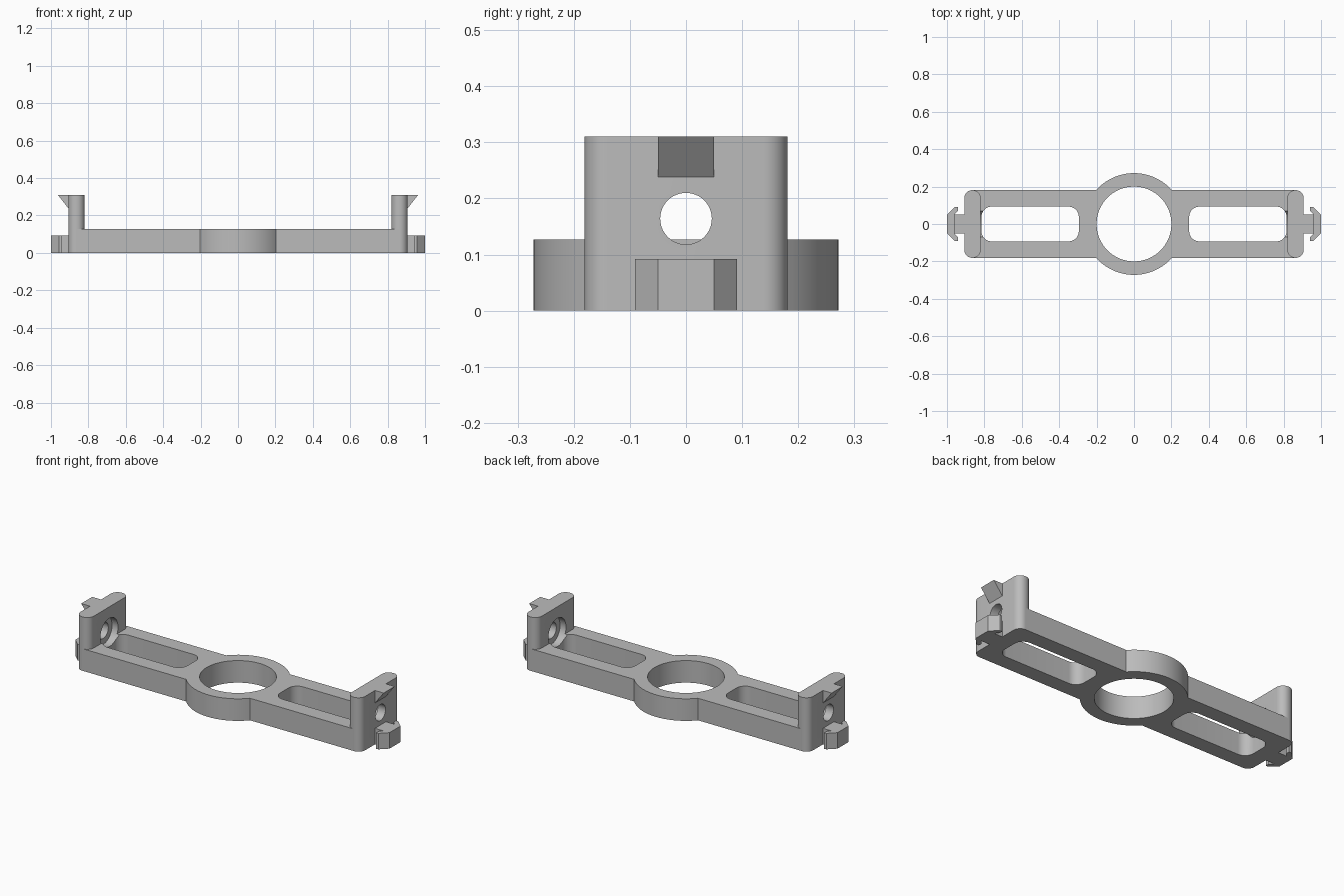
import bpy, bmesh
from math import sin, cos, pi, radians
from mathutils import Matrix

old = bpy.data.objects.get("Cube")
if old:
    bpy.data.objects.remove(old, do_unlink=True)

GREY = (0.5, 0.5, 0.5, 1)
mat = bpy.data.materials.new("plain grey")
mat.use_nodes = True
mat.diffuse_color = GREY
mat.node_tree.nodes["Principled BSDF"].inputs["Base Color"].default_value = GREY


def finish(name, bm):
    bmesh.ops.recalc_face_normals(bm, faces=bm.faces)
    mesh = bpy.data.meshes.new(name)
    bm.to_mesh(mesh)
    bm.free()
    mesh.materials.append(mat)
    obj = bpy.data.objects.new(name, mesh)
    bpy.context.collection.objects.link(obj)
    return obj


def prism(name, outline, low, high, upright=False):
    """Extrude an outline along z, or an x-z outline along y when upright."""
    bm = bmesh.new()
    place = (lambda u, v, w: (u, w, v)) if upright else (lambda u, v, w: (u, v, w))
    face = bm.faces.new([bm.verts.new(place(u, v, low)) for u, v in outline])
    side = bmesh.ops.extrude_face_region(bm, geom=[face])
    verts = [g for g in side["geom"] if isinstance(g, bmesh.types.BMVert)]
    bmesh.ops.translate(bm, verts=verts, vec=place(0, 0, high - low))
    return finish(name, bm)


def rounded(x0, x1, half, r, steps=10):
    """Outline of a rounded rectangle, symmetric about the x axis."""
    centres = ((x1 - r, half - r), (x0 + r, half - r),
               (x0 + r, r - half), (x1 - r, r - half))
    return [(cx + r * cos(a), cy + r * sin(a))
            for q, (cx, cy) in enumerate(centres)
            for a in [(q + i / steps) * pi / 2 for i in range(steps + 1)]]


def circle(r, steps=96):
    return [(r * cos(2 * pi * i / steps), r * sin(2 * pi * i / steps))
            for i in range(steps)]


def bore(name, r, x0, x1, z):
    """Cylinder lying along x."""
    bm = bmesh.new()
    bmesh.ops.create_cone(bm, cap_ends=True, segments=48, radius1=r, radius2=r,
                          depth=abs(x1 - x0))
    turn = Matrix.Translation(((x0 + x1) / 2, 0, z)) @ Matrix.Rotation(pi / 2, 4, "Y")
    bmesh.ops.transform(bm, matrix=turn, verts=bm.verts)
    return finish(name, bm)


def combine(target, tool, operation):
    mod = target.modifiers.new("join", "BOOLEAN")
    mod.operation, mod.solver, mod.object = operation, "EXACT", tool
    bpy.context.view_layer.objects.active = target
    bpy.ops.object.modifier_apply(modifier=mod.name)
    bpy.data.objects.remove(tool, do_unlink=True)


def mirrored(points, s):
    return [(s * x, y) for x, y in points]


# Flat bar, central ring and upright end walls
THICK, TOP, WIDE, END = 0.127, 0.31, 0.181, 0.907
frame = prism("frame", [(-.86, -WIDE), (.86, -WIDE), (.86, WIDE), (-.86, WIDE)], 0, THICK)
combine(frame, prism("ring", circle(0.272), 0, THICK), "UNION")
wall = rounded(0.82, END, WIDE, 0.042)
for s in (-1, 1):
    combine(frame, prism("wall", mirrored(wall, s), 0, TOP), "UNION")

# Central opening, long slots, screw holes and their recesses
combine(frame, prism("opening", circle(0.2), -0.1, 0.3), "DIFFERENCE")
slot = rounded(0.295, 0.816, 0.093, 0.055)
HOLE_Z = 0.164
for s in (-1, 1):
    combine(frame, prism("slot", mirrored(slot, s), -0.1, 0.2), "DIFFERENCE")
    combine(frame, bore("hole", 0.046, s * 0.78, s * 0.95, HOLE_Z), "DIFFERENCE")
    combine(frame, bore("recess", 0.08, s * 0.76, s * 0.858, HOLE_Z), "DIFFERENCE")

# Barbed clip at the foot and wedge hook at the top of each wall
half_clip = [(0.9, .05), (0.962, .05), (0.942, .07), (0.942, .091), (0.957, .091), (1, .05)]
clip = half_clip + [(x, -y) for x, y in reversed(half_clip)]
hook = [(0.9, TOP), (0.963, TOP), (END, 0.238), (0.9, 0.238)]
parts = [frame]
for s, side in ((1, "left"), (-1, "right")):
    parts.append(prism(side + "_clip", mirrored(clip, s), 0, 0.092))
    parts.append(prism(side + "_hook", mirrored(hook, s), -0.05, 0.05, upright=True))

# Smooth the round walls, keep the edges crisp
bpy.ops.object.select_all(action="DESELECT")
for part in parts:
    part.select_set(True)
bpy.context.view_layer.objects.active = frame
bpy.ops.object.shade_smooth_by_angle(angle=radians(30))
